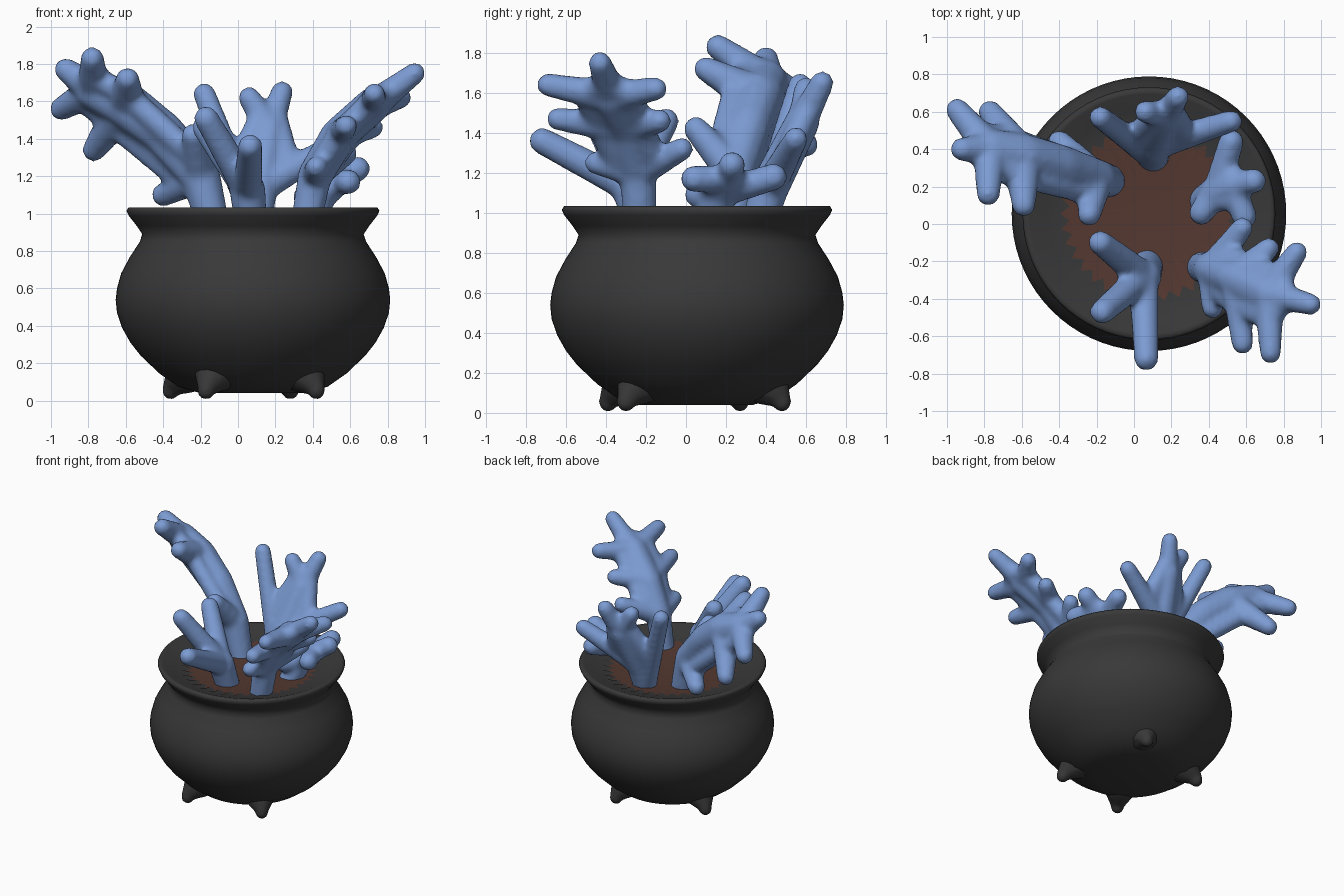
import bpy
import bmesh
import math
from mathutils import Vector

cube = bpy.data.objects.get("Cube")
if cube:
    bpy.data.objects.remove(cube, do_unlink=True)

CENTRE = Vector((0.08, 0.055, 0))


def material(name, rgb):
    mat = bpy.data.materials.new(name)
    mat.use_nodes = True
    mat.diffuse_color = (*rgb, 1)
    bsdf = mat.node_tree.nodes["Principled BSDF"]
    bsdf.inputs["Base Color"].default_value = (*rgb, 1)
    bsdf.inputs["Roughness"].default_value = 0.8
    return mat


iron = material("dark iron", (0.04, 0.04, 0.04))
soil = material("brown soil", (0.09, 0.04, 0.03))
blue = material("coral blue", (0.2, 0.33, 0.65))


def add_object(name, bm, *mats):
    bmesh.ops.recalc_face_normals(bm, faces=bm.faces)
    mesh = bpy.data.meshes.new(name)
    bm.to_mesh(mesh)
    bm.free()
    for mat in mats:
        mesh.materials.append(mat)
    mesh.shade_smooth()
    obj = bpy.data.objects.new(name, mesh)
    bpy.context.collection.objects.link(obj)
    return obj


def unit_ball():
    """Directions spread evenly over a sphere."""
    bm = bmesh.new()
    bmesh.ops.create_icosphere(bm, subdivisions=2, radius=1)
    points = [v.co.copy() for v in bm.verts]
    bm.free()
    return points


BALL = unit_ball()


def blob(bm, *balls):
    """Rounded hull around any number of (x, y, z, radius) balls."""
    verts = [bm.verts.new(Vector(b[:3]) + p * b[3]) for b in balls for p in BALL]
    bmesh.ops.convex_hull(bm, input=verts)
    loose = [v for v in verts if not v.link_faces]
    bmesh.ops.delete(bm, geom=loose, context="VERTS")


def melt(obj, voxel, steps):
    """Fuse overlapping limbs into one soft skin."""
    remesh = obj.modifiers.new("fuse", "REMESH")
    remesh.mode = "VOXEL"
    remesh.voxel_size = voxel
    remesh.use_smooth_shade = True
    smooth = obj.modifiers.new("soften", "SMOOTH")
    smooth.factor = 0.5
    smooth.iterations = steps


# Pot: lathed belly, flared rim and shallow inside
def make_pot():
    profile = [(0.28, 0.04), (0.4, 0.075), (0.5, 0.145), (0.6, 0.24), (0.655, 0.31),
               (0.7, 0.39), (0.727, 0.47), (0.734, 0.54), (0.727, 0.6), (0.705, 0.68),
               (0.66, 0.765), (0.605, 0.85), (0.592, 0.89), (0.622, 0.935), (0.665, 0.99),
               (0.676, 1.015), (0.665, 1.034), (0.64, 1.03), (0.55, 0.995), (0.45, 0.975)]
    count = 72
    bm = bmesh.new()
    rings = []
    for r, z in profile:
        # the innermost ring is the jagged soil edge
        jag = 0.025 if (r, z) == profile[-1] else 0
        ring = []
        for i in range(count):
            k = r + jag * (-1) ** i
            a = math.tau * i / count
            ring.append(bm.verts.new(CENTRE + Vector((k * math.cos(a), k * math.sin(a), z))))
        rings.append(ring)
    base = bm.verts.new(CENTRE + Vector((0, 0, 0.04)))
    top = bm.verts.new(CENTRE + Vector((0, 0, 0.96)))
    for i in range(count):
        j = (i + 1) % count
        for low, high in zip(rings, rings[1:]):
            bm.faces.new((low[i], low[j], high[j], high[i]))
        bm.faces.new((rings[0][j], rings[0][i], base))
        bm.faces.new((rings[-1][i], rings[-1][j], top)).material_index = 1
    add_object("pot", bm, iron, soil)


make_pot()

# Feet: four short knobs flaring out of the belly
feet = bmesh.new()
for x, y in ((0.42, -0.3), (0.28, 0.48), (-0.17, -0.39), (-0.36, 0.27)):
    inside = CENTRE.lerp(Vector((x, y, 0)), 0.76)
    blob(feet, (inside.x, inside.y, 0.17, 0.13), (x, y, 0.07, 0.045))
    blob(feet, (x, y, 0.07, 0.045), (x, y, 0.052, 0.048))
melt(add_object("feet", feet, iron), 0.015, 4)


# Corals: tips are listed around the frond, each growing from a numbered
# trunk point, with a web filling the gap between neighbouring branches
def coral(name, trunk, tips, tip_radius=0.065, web=0.42):
    bm = bmesh.new()
    for a, b in zip(trunk, trunk[1:]):
        blob(bm, a, b)
    branches = []
    for i, x, y, z in tips:
        root = (*trunk[i][:3], trunk[i][3] * 0.85)
        blob(bm, root, (x, y, z, tip_radius))
        middle = Vector(root[:3]).lerp(Vector((x, y, z)), web)
        branches.append(((*root[:3], 0.065), (*middle, 0.065)))
    for a, b in zip(branches, branches[1:]):
        blob(bm, *a, *b)
    melt(add_object(name, bm, blue), 0.018, 8)


coral("tall_coral",
      [(-0.13, 0.23, 0.93, 0.09), (-0.2, 0.24, 1.2, 0.11), (-0.4, 0.31, 1.43, 0.12),
       (-0.6, 0.36, 1.58, 0.13), (-0.77, 0.4, 1.66, 0.11)],
      [(1, -0.24, 0.05, 1.42), (3, -0.59, 0.1, 1.72), (4, -0.78, 0.16, 1.83),
       (4, -0.92, 0.4, 1.77), (4, -0.945, 0.61, 1.56), (3, -0.77, 0.6, 1.34),
       (1, -0.4, 0.44, 1.1)])

coral("fan_coral",
      [(0.36, -0.23, 0.93, 0.085), (0.41, -0.24, 1.2, 0.095), (0.54, -0.29, 1.42, 0.1),
       (0.72, -0.37, 1.58, 0.1)],
      [(1, 0.42, -0.45, 1.25), (2, 0.58, -0.64, 1.47), (3, 0.73, -0.69, 1.64),
       (3, 0.945, -0.43, 1.75), (3, 0.87, -0.15, 1.62), (2, 0.72, -0.13, 1.46),
       (1, 0.58, -0.02, 1.32)], 0.06)

coral("front_coral",
      [(0.07, -0.22, 0.93, 0.09), (0.05, -0.28, 1.13, 0.1)],
      [(1, -0.18, -0.1, 1.46), (1, -0.17, -0.47, 1.51), (1, 0.065, -0.72, 1.36)], 0.068, 0.3)

coral("back_coral",
      [(0.1, 0.36, 0.93, 0.09), (0.11, 0.42, 1.13, 0.1), (0.17, 0.58, 1.45, 0.09)],
      [(0, -0.18, 0.57, 1.64), (2, 0.06, 0.6, 1.62), (2, 0.235, 0.68, 1.65),
       (1, 0.52, 0.55, 1.37)], 0.062)

coral("small_coral",
      [(0.37, 0.12, 0.93, 0.085), (0.44, 0.17, 1.1, 0.09), (0.53, 0.21, 1.17, 0.08)],
      [(1, 0.36, 0.06, 1.09), (2, 0.59, 0.04, 1.17), (2, 0.64, 0.23, 1.24),
       (1, 0.52, 0.44, 1.18)], 0.07)
